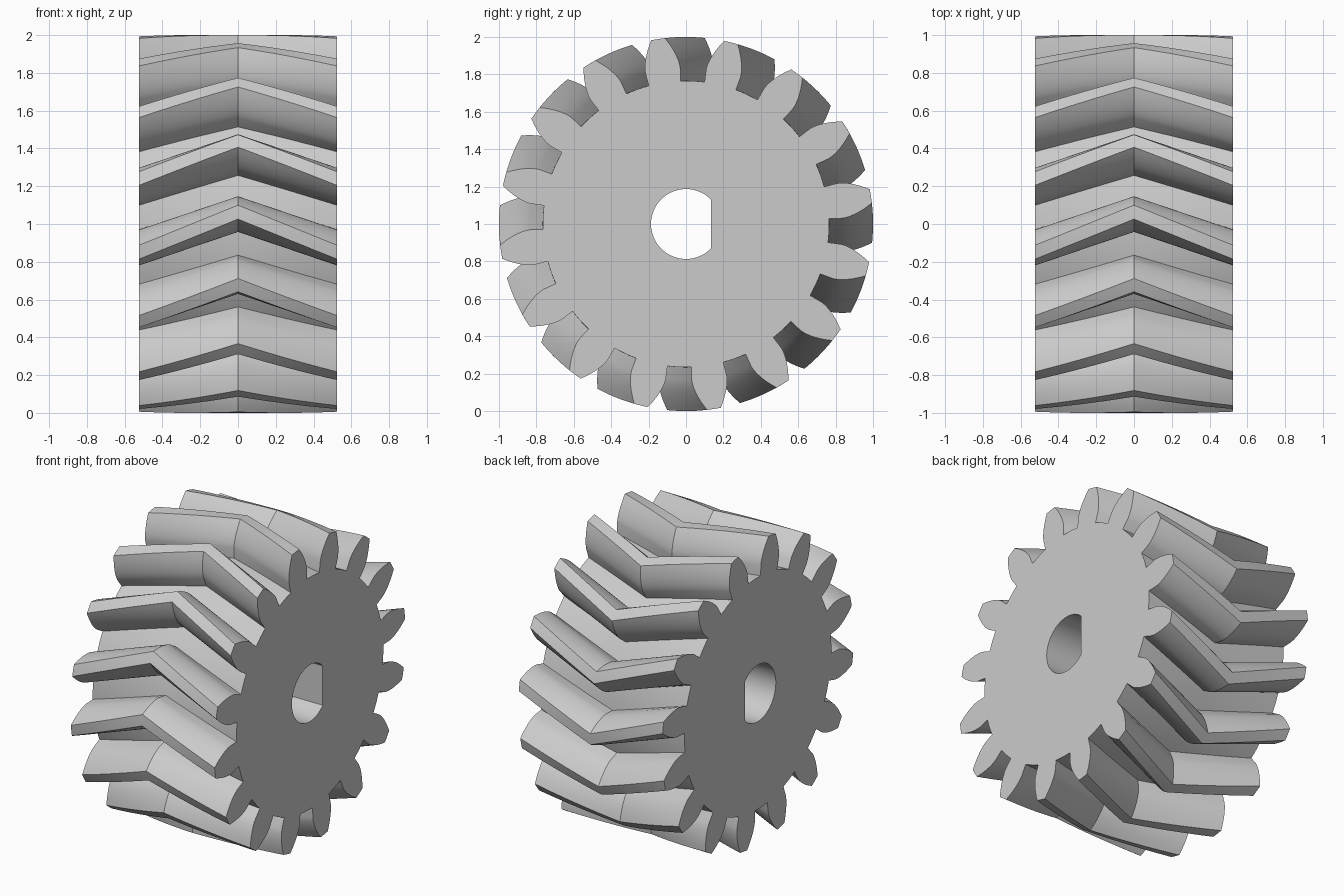
import bpy
import bmesh
import math

if "Cube" in bpy.data.objects:
    bpy.data.objects.remove(bpy.data.objects["Cube"], do_unlink=True)

TEETH = 16
HALF_WIDTH = 0.525
TIP, ROOT = 1.0, 0.766
PITCH = TIP * TEETH / (TEETH + 2)
PRESSURE = math.radians(20)
BASE = PITCH * math.cos(PRESSURE)
FACE_PHASE = math.radians(8.6)     # tooth centre on the end faces
SWEEP = math.radians(12.2)         # turn between end faces and mid plane
SLICES = 16                        # along the axle
BORE, BORE_FLAT = 0.187, 0.134


def involute(angle):
    return math.tan(angle) - angle


def half_angle(r):
    """Half the angular thickness of a tooth at radius r."""
    return (math.pi / (2 * TEETH) + involute(PRESSURE)
            - involute(math.acos(min(1, BASE / r))))


def gear_profile():
    """Closed outline as (radius, angle) pairs, anticlockwise."""
    steps = 8
    radii = [ROOT] + [BASE + (TIP - BASE) * i / steps for i in range(steps + 1)]
    points = []
    for t in range(TEETH):
        centre = math.tau * t / TEETH
        points += [(r, centre - half_angle(r)) for r in radii]
        points.append((TIP, centre))
        points += [(r, centre + half_angle(r)) for r in reversed(radii)]
        points.append((ROOT, centre + math.pi / TEETH))
    return points


def bore_profile():
    """D-shaped outline, the straight side facing +y."""
    corner = math.acos(BORE_FLAT / BORE)
    steps = 48
    return [(BORE, corner + (math.tau - 2 * corner) * i / steps)
            for i in range(steps + 1)]


def sweep_wall(bm, profile, stations, turn):
    """Skin a closed outline along x; return the first and last edge loops."""
    rings = []
    for x in stations:
        a0 = turn(x)
        rings.append([bm.verts.new((x, r * math.cos(a + a0), 1 + r * math.sin(a + a0)))
                      for r, a in profile])
    n = len(profile)
    for lower, upper in zip(rings, rings[1:]):
        for i in range(n):
            j = (i + 1) % n
            bm.faces.new((lower[i], lower[j], upper[j], upper[i]))
    return [[bm.edges.get((ring[i], ring[(i + 1) % n])) for i in range(n)]
            for ring in (rings[0], rings[-1])]


# Toothed rim with V-shaped teeth, and the keyed bore
bm = bmesh.new()
stations = [HALF_WIDTH * (2 * i / SLICES - 1) for i in range(SLICES + 1)]
outer = sweep_wall(bm, gear_profile(), stations,
                   lambda x: FACE_PHASE - SWEEP * (1 - abs(x) / HALF_WIDTH))
inner = sweep_wall(bm, bore_profile(), (-HALF_WIDTH, HALF_WIDTH), lambda x: 0)

# Flat end faces
for rim, hole in zip(outer, inner):
    bmesh.ops.triangle_fill(bm, use_beauty=True, use_dissolve=False, edges=rim + hole)
bmesh.ops.recalc_face_normals(bm, faces=bm.faces)

# Smooth flanks, crisp corners and a crisp ridge around the middle
for face in bm.faces:
    face.smooth = True
for edge in bm.edges:
    on_ridge = all(abs(v.co.x) < 1e-5 for v in edge.verts)
    edge.smooth = not on_ridge and edge.calc_face_angle(0) < math.radians(30)

mesh = bpy.data.meshes.new("herringbone_gear")
bm.to_mesh(mesh)
bm.free()
gear = bpy.data.objects.new("herringbone_gear", mesh)
bpy.context.collection.objects.link(gear)

# Plain grey
grey = bpy.data.materials.new("plain_grey")
grey.use_nodes = True
colour = (0.6, 0.6, 0.6, 1)
grey.diffuse_color = colour
grey.node_tree.nodes["Principled BSDF"].inputs["Base Color"].default_value = colour
mesh.materials.append(grey)
